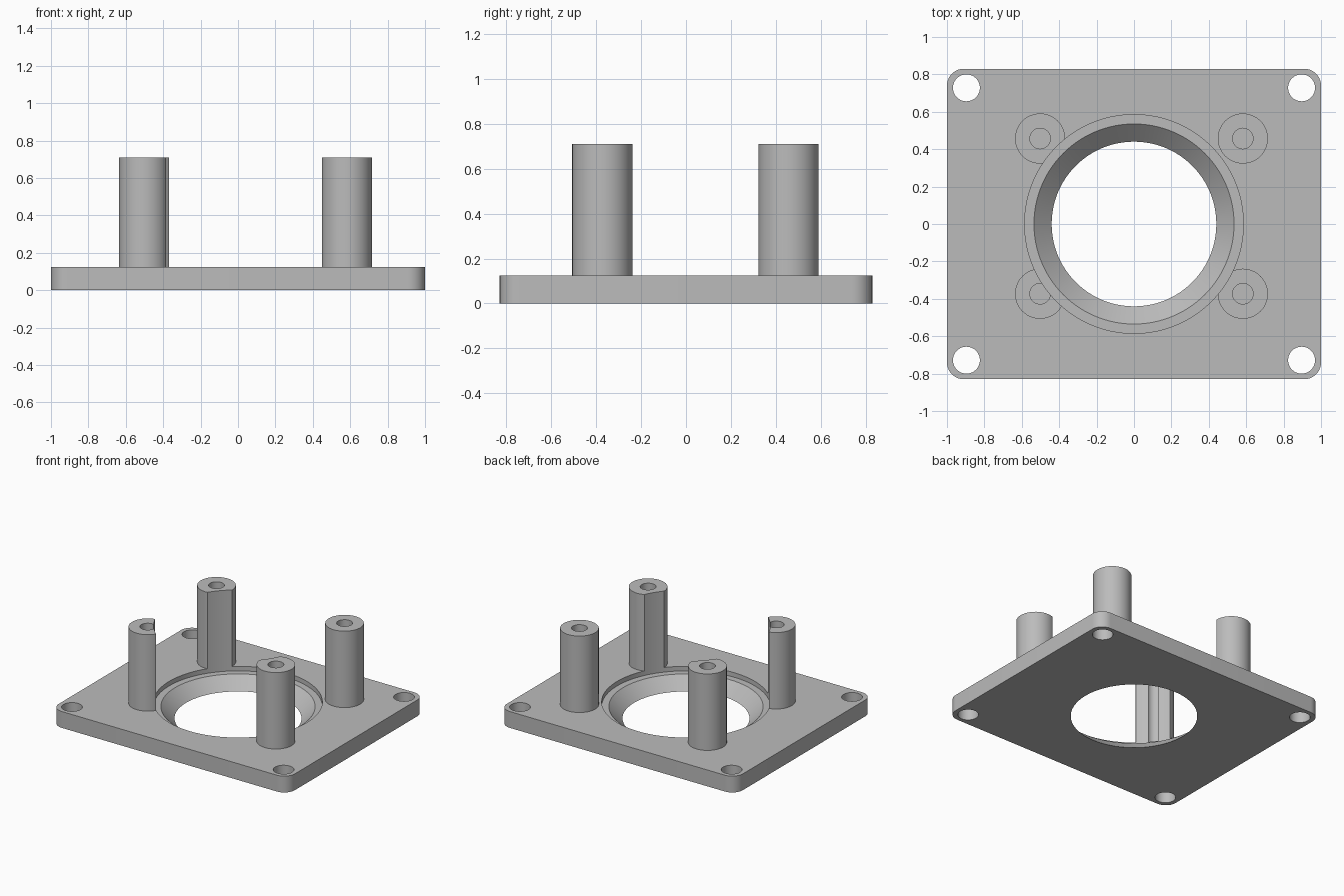
import bpy
import bmesh
import math

if "Cube" in bpy.data.objects:
    bpy.data.objects.remove(bpy.data.objects["Cube"], do_unlink=True)

PLATE_TOP = 0.125
POST_TOP = 0.71
BORE_R = 0.585

grey = bpy.data.materials.new("plain grey")
grey.use_nodes = True
colour = (0.5, 0.5, 0.5, 1)
grey.diffuse_color = colour
grey.node_tree.nodes["Principled BSDF"].inputs["Base Color"].default_value = colour


def loft(name, rings):
    """Solid from stacked rings of equal point count."""
    bm = bmesh.new()
    loops = [[bm.verts.new(p) for p in ring] for ring in rings]
    for low, high in zip(loops, loops[1:]):
        n = len(low)
        for i in range(n):
            j = (i + 1) % n
            bm.faces.new((low[i], low[j], high[j], high[i]))
    bm.faces.new(loops[0][::-1])
    bm.faces.new(loops[-1])
    bmesh.ops.recalc_face_normals(bm, faces=bm.faces)
    mesh = bpy.data.meshes.new(name)
    bm.to_mesh(mesh)
    bm.free()
    mesh.materials.append(grey)
    obj = bpy.data.objects.new(name, mesh)
    bpy.context.collection.objects.link(obj)
    return obj


def circle(r, z, x=0, y=0, n=48):
    return [(x + r * math.cos(math.tau * i / n), y + r * math.sin(math.tau * i / n), z)
            for i in range(n)]


def rounded_rect(hx, hy, r, z, steps=10):
    pts = []
    for k, (sx, sy) in enumerate([(1, 1), (-1, 1), (-1, -1), (1, -1)]):
        for i in range(steps + 1):
            a = (k + i / steps) * math.pi / 2
            pts.append((sx * (hx - r) + r * math.cos(a), sy * (hy - r) + r * math.sin(a), z))
    return pts


def activate(obj):
    bpy.ops.object.select_all(action='DESELECT')
    obj.select_set(True)
    bpy.context.view_layer.objects.active = obj


def cut(obj, cutter):
    cutter.hide_render = True
    mod = obj.modifiers.new("cut", 'BOOLEAN')
    mod.operation = 'DIFFERENCE'
    mod.solver = 'EXACT'
    mod.object = cutter
    activate(obj)
    bpy.ops.object.modifier_apply(modifier=mod.name)
    bpy.data.objects.remove(cutter, do_unlink=True)


def finish(obj):
    activate(obj)
    bpy.ops.object.shade_smooth_by_angle(angle=math.radians(30))


# Base plate with rounded corners
plate = loft("base_plate", [rounded_rect(1, 0.83, 0.09, z) for z in (0, PLATE_TOP)])

# Central opening: conical seat with a shallow step above it
LEDGE = 0.09
cut(plate, loft("bore_cutter", [
    circle(0.434, -0.006, n=96), circle(0.535, LEDGE, n=96),
    circle(BORE_R, LEDGE, n=96), circle(BORE_R, 1, n=96)]))

# Corner mounting holes
for sx in (-1, 1):
    for sy in (-1, 1):
        cut(plate, loft("hole_cutter", [circle(0.072, z, sx * 0.896, sy * 0.728)
                                        for z in (-0.1, 0.3)]))
finish(plate)

# Four posts with blind screw holes, trimmed by the bore cylinder
for side, x in (("right", -0.502), ("left", 0.582)):
    for end, y in (("front", -0.373), ("back", 0.457)):
        post = loft(f"{end}_{side}_post", [circle(0.134, z, x, y) for z in (0.1, POST_TOP)])
        cut(post, loft("screw_cutter", [circle(0.055, z, x, y, 32) for z in (PLATE_TOP, 1)]))
        cut(post, loft("trim_cutter", [circle(BORE_R, z, n=96) for z in (-0.2, 1)]))
        finish(post)
